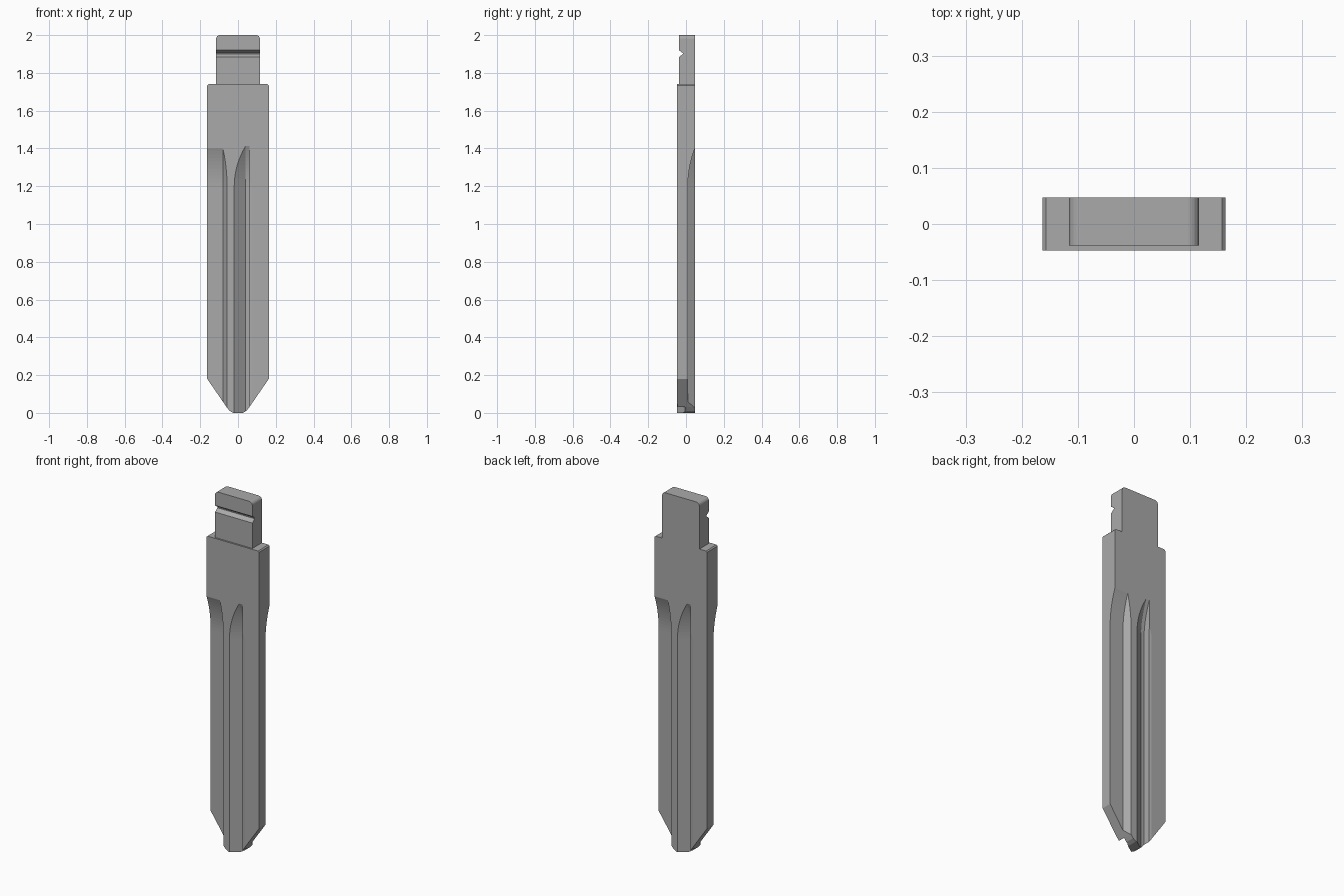
import bpy, bmesh, math
from mathutils import Vector

cube = bpy.data.objects.get("Cube")
if cube:
    bpy.data.objects.remove(cube, do_unlink=True)

HALF_T = 0.047     # half thickness of the blade
HALF_W = 0.163     # half width of the blade
SHOULDER = 1.74    # top of the blade

steel = bpy.data.materials.new("grey steel")
steel.use_nodes = True
steel.diffuse_color = (0.4, 0.4, 0.4, 1)
steel.node_tree.nodes["Principled BSDF"].inputs["Base Color"].default_value = (0.4, 0.4, 0.4, 1)


def loft(name, rings, round_edges=None, radius=0.02):
    """Join equal rings of points into a closed solid."""
    bm = bmesh.new()
    loops = [[bm.verts.new(p) for p in ring] for ring in rings]
    n = len(loops[0])
    for a, b in zip(loops, loops[1:]):
        for i in range(n):
            j = (i + 1) % n
            bm.faces.new((a[i], a[j], b[j], b[i]))
    bm.faces.new(loops[0])
    bm.faces.new(loops[-1])
    bmesh.ops.recalc_face_normals(bm, faces=bm.faces)
    if round_edges:
        edges = [e for e in bm.edges if round_edges(e)]
        bmesh.ops.bevel(bm, geom=edges, offset=radius, segments=5,
                        profile=0.5, affect='EDGES')
    mesh = bpy.data.meshes.new(name)
    bm.to_mesh(mesh)
    bm.free()
    mesh.materials.append(steel)
    obj = bpy.data.objects.new(name, mesh)
    bpy.context.collection.objects.link(obj)
    return obj


def milled_cutter(name, section, side):
    """Sweep a (x, depth) section up the blade, running out along an arc."""
    r, start, steps, reach = 0.56, 1.2, 14, 0.26
    path = [(-0.1, 0.0), (start, 0.0)]
    for k in range(1, steps + 1):
        dz = reach * k / steps
        path.append((start + dz, r - math.sqrt(r * r - dz * dz)))
    rings = [[Vector((side * x, side * (-HALF_T + d - rise), z)) for x, d in section]
             for z, rise in path]
    return loft(name, rings)


# Blade: pointed outline with a small rounded nose
half = [(0.025, 0), (0.045, 0.011), (0.06, 0.03), (HALF_W, 0.18),
        (HALF_W, SHOULDER - 0.006), (HALF_W - 0.006, SHOULDER)]
outline = half + [(-x, z) for x, z in reversed(half)]
blade = loft("key_blade", [[(x, y, z) for x, z in outline] for y in (-HALF_T, HALF_T)])

# Milled edge step and centre groove, repeated on the back by a half turn
step = [(-0.3, -0.06), (-0.3, 0.037), (-0.08, 0.037), (-0.058, 0), (-0.022, -0.06)]
groove = [(-0.106, -0.06), (-0.02, 0), (0.04, 0.042), (0.06, 0.042),
          (0.06, 0.003), (0.075, 0), (0.075, -0.06)]
cutters = []
for side in (1, -1):
    for name, section in (("step_cutter", step), ("groove_cutter", groove)):
        cutter = milled_cutter(name, section, side)
        cutter.hide_render = True
        cutters.append(cutter)
        mod = blade.modifiers.new(name, 'BOOLEAN')
        mod.operation = 'DIFFERENCE'
        mod.solver = 'EXACT'
        mod.object = cutter

# Bake the cuts and drop the cutters
bpy.context.view_layer.update()
evaluated = blade.evaluated_get(bpy.context.evaluated_depsgraph_get())
blade_mesh = bpy.data.meshes.new_from_object(evaluated)
blade.modifiers.clear()
blade.data = blade_mesh
for cutter in cutters:
    bpy.data.objects.remove(cutter, do_unlink=True)

# Mounting tang: side profile with a notch across the front, rounded top corners
front = -0.038
profile = [(HALF_T, SHOULDER), (HALF_T, 2), (front, 2), (front, 1.92),
           (-0.017, 1.905), (-0.017, 1.899), (front, 1.883), (front, SHOULDER)]
loft("mounting_tang", [[(x, y, z) for y, z in profile] for x in (-0.116, 0.116)],
     round_edges=lambda e: all(v.co.z > 1.99 for v in e.verts)
     and abs(e.verts[0].co.x - e.verts[1].co.x) < 1e-4)
